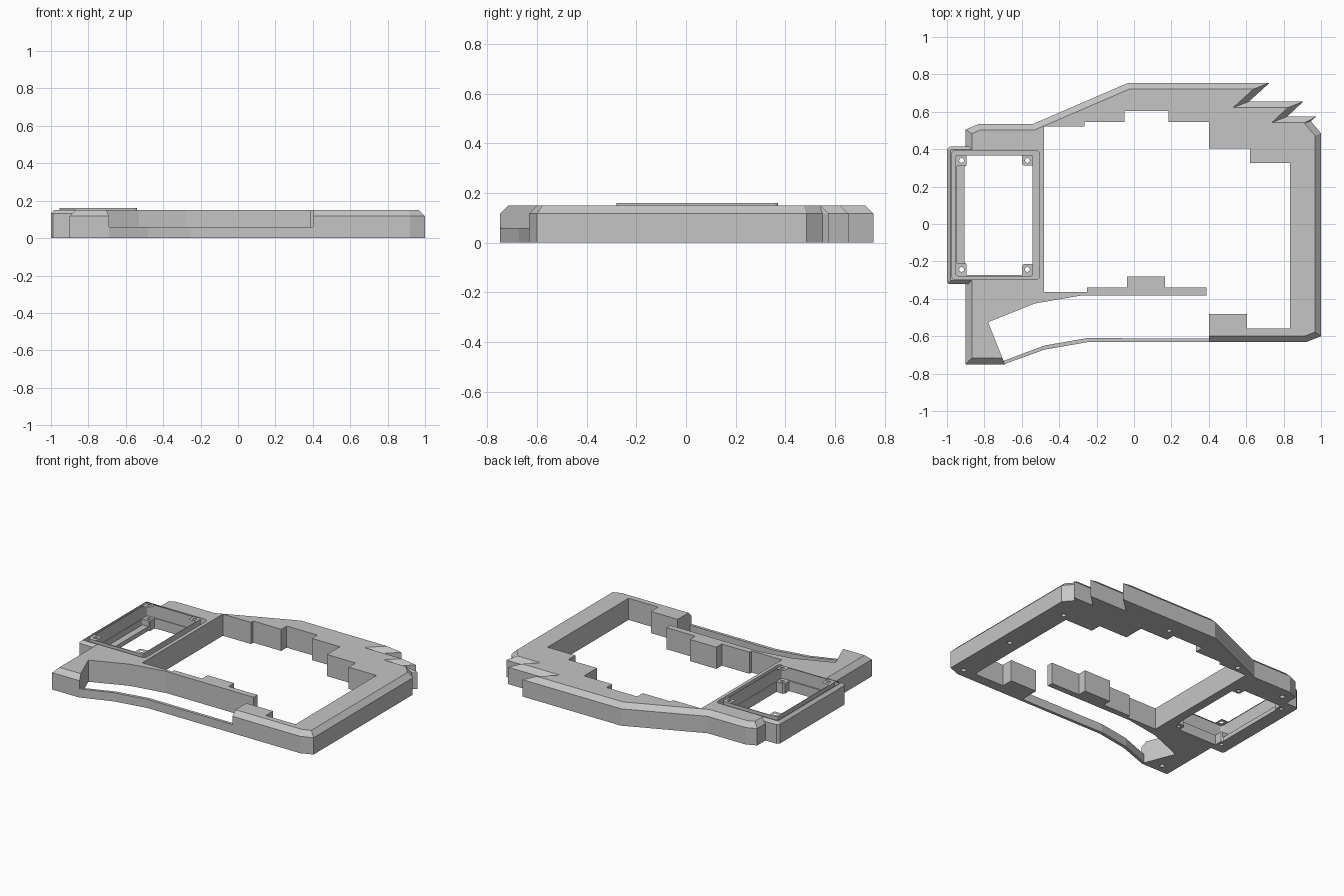
import bpy
import bmesh
from math import pi, cos, sin
from mathutils import Vector, Matrix

if "Cube" in bpy.data.objects:
    bpy.data.objects.remove(bpy.data.objects["Cube"], do_unlink=True)

TOP = 0.15
ABOVE = 0.16
COLOR = (0.56, 0.56, 0.56, 1)

gray = bpy.data.materials.new("plain gray")
gray.use_nodes = True
gray.diffuse_color = COLOR
gray.node_tree.nodes["Principled BSDF"].inputs["Base Color"].default_value = COLOR


def finish(name, bm):
    # Welding closes the solid where an edge has no chamfer
    bmesh.ops.remove_doubles(bm, verts=bm.verts, dist=0.0001)
    bmesh.ops.recalc_face_normals(bm, faces=bm.faces)
    mesh = bpy.data.meshes.new(name)
    bm.to_mesh(mesh)
    bm.free()
    mesh.materials.append(gray)
    obj = bpy.data.objects.new(name, mesh)
    bpy.context.scene.collection.objects.link(obj)
    return obj


def inset(points, dists):
    """Move each edge of a counter-clockwise outline inward by its own distance."""
    lines = []
    for i, p in enumerate(points):
        a, b = Vector(p), Vector(points[(i + 1) % len(points)])
        d = (b - a).normalized()
        lines.append((a + Vector((-d.y, d.x)) * dists[i], d))
    result = []
    for i, (p, d) in enumerate(lines):
        q, e = lines[i - 1]
        result.append(p + d * ((q - p).cross(e) / d.cross(e)))
    return result


def prism(name, points, z0, z1, dists=None, chamfer=0):
    """Upright prism, with an optional chamfer on some of its top edges."""
    loops = [(points, z0), (points, z1 - chamfer)]
    if chamfer:
        loops.append((inset(points, dists), z1))
    bm = bmesh.new()
    rings = [[bm.verts.new((p[0], p[1], z)) for p in pts] for pts, z in loops]
    bm.faces.new(rings[0][::-1])
    bm.faces.new(rings[-1])
    for low, high in zip(rings, rings[1:]):
        for i in range(len(points)):
            j = (i + 1) % len(points)
            bm.faces.new((low[i], low[j], high[j], high[i]))
    return finish(name, bm)


def round_rect(x0, x1, y0, y1, r, steps=4):
    pts = []
    corners = [(x1 - r, y0 + r), (x1 - r, y1 - r), (x0 + r, y1 - r), (x0 + r, y0 + r)]
    for k, (cx, cy) in enumerate(corners):
        for s in range(steps + 1):
            a = (k - 1 + s / steps) * pi / 2
            pts.append((cx + r * cos(a), cy + r * sin(a)))
    return pts


def drill(name, spots, radius, z0, z1):
    bm = bmesh.new()
    for x, y in spots:
        bmesh.ops.create_cone(bm, cap_ends=True, segments=16, radius1=radius, radius2=radius,
                              depth=z1 - z0, matrix=Matrix.Translation((x, y, (z0 + z1) / 2)))
    return finish(name, bm)


def combine(target, tool, operation):
    tool.hide_render = True
    mod = target.modifiers.new(tool.name, "BOOLEAN")
    mod.operation = operation
    mod.solver = "EXACT"
    mod.object = tool
    bpy.context.view_layer.objects.active = target
    bpy.ops.object.modifier_apply(modifier=mod.name)
    bpy.data.objects.remove(tool, do_unlink=True)


# Frame: chamfered outside edge, then the stepped inside edge
outside = [(0.40, -0.632), (0.92, -0.632), (1.0, -0.60), (1.0, 0.485), (0.945, 0.55), (0.975, 0.575),
           (0.82, 0.575), (0.905, 0.655), (0.615, 0.655), (0.725, 0.755), (-0.03, 0.755),
           (-0.54, 0.535), (-0.83, 0.535), (-0.90, 0.505), (-0.90, -0.75)]
inside = [(-0.69, -0.75), (-0.78, -0.525), (-0.53, -0.425), (-0.28, -0.382), (0.387, -0.382),
          (0.387, -0.34), (0.167, -0.34), (0.167, -0.28), (-0.037, -0.28), (-0.037, -0.34),
          (-0.25, -0.34), (-0.25, -0.363), (-0.48, -0.363), (-0.48, 0.52), (-0.265, 0.52),
          (-0.265, 0.545), (-0.05, 0.545), (-0.05, 0.605), (0.185, 0.605), (0.185, 0.545),
          (0.40, 0.545), (0.40, 0.403), (0.62, 0.403), (0.62, 0.327), (0.833, 0.327),
          (0.833, -0.56), (0.605, -0.56), (0.605, -0.48), (0.40, -0.48)]
dists = [0.033] * len(outside) + [0] * len(inside)
dists[4] = 0.013

# The inside edge is vertical up to the top, so its walls are split at the chamfer height
frame = prism("frame", outside + inside, 0, TOP, dists, 0.033)

# Side housing that sticks out of the frame
housing = [(-0.99, -0.32), (-0.60, -0.32), (-0.60, 0.415), (-0.985, 0.415), (-1.0, 0.40), (-1.0, -0.31)]
combine(frame, prism("side_housing", housing, 0, TOP, [0.018] * 6, 0.018), "UNION")

# Stepped window in the housing, with a mounting tab in each corner
opening = [(-0.895, -0.272), (-0.60, -0.272), (-0.60, -0.225), (-0.59, -0.215), (-0.542, -0.215),
           (-0.542, 0.312), (-0.59, 0.312), (-0.60, 0.322), (-0.60, 0.365), (-0.895, 0.365),
           (-0.895, 0.315), (-0.905, 0.305), (-0.905, -0.205), (-0.895, -0.215)]
for name, outline, floor in [
        ("rim_recess", round_rect(-0.975, -0.505, -0.297, 0.392, 0.02), 0.13),
        ("window_pocket", round_rect(-0.955, -0.54, -0.28, 0.37, 0.015), 0.07),
        ("side_ledge", round_rect(-0.95, -0.70, -0.21, 0.31, 0.01), 0.03),
        ("window_opening", opening, -0.1)]:
    combine(frame, prism(name, outline, floor, ABOVE), "DIFFERENCE")

# Screw holes through the tabs and into the underside
tabs = [(x, y) for x in (-0.922, -0.57) for y in (-0.243, 0.34)]
combine(frame, drill("tab_holes", tabs, 0.013, -0.1, ABOVE), "DIFFERENCE")
posts = [(0.88, 0.36), (0.92, -0.12), (0.92, -0.57), (0.25, 0.64), (-0.38, 0.56), (-0.83, 0.46), (-0.81, -0.69)]
combine(frame, drill("base_holes", posts, 0.016, -0.05, 0.08), "DIFFERENCE")

# Low thin rail bridging the open front
rail = [(-0.695, -0.75), (-0.48, -0.672), (-0.25, -0.632), (0.41, -0.632),
        (0.41, -0.613), (-0.25, -0.61), (-0.48, -0.65), (-0.70, -0.733)]
prism("front_rail", rail, 0, 0.06)
